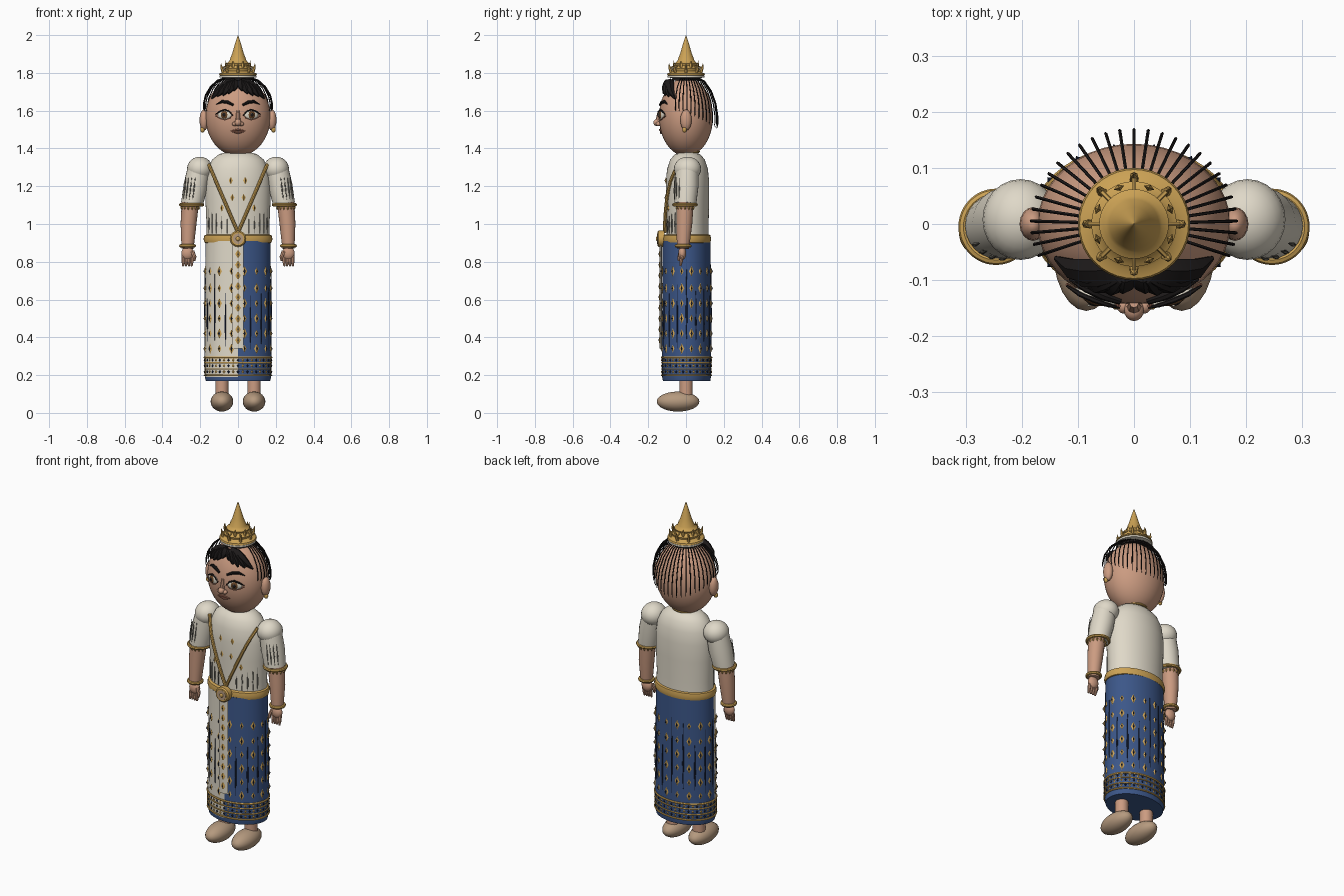
import bpy, bmesh, math, random
from mathutils import Vector, Matrix

random.seed(4)
cube = bpy.data.objects.get("Cube")
if cube:
    bpy.data.objects.remove(cube, do_unlink=True)

COLOURS = {
    "cream": (0.74, 0.69, 0.58), "gold": (0.60, 0.36, 0.09), "blue": (0.045, 0.095, 0.25),
    "navy": (0.012, 0.02, 0.05), "skin": (0.60, 0.33, 0.22), "tan": (0.46, 0.32, 0.21),
    "black": (0.012, 0.01, 0.01), "lip": (0.34, 0.14, 0.09), "brown": (0.14, 0.06, 0.02),
    "grey": (0.20, 0.19, 0.16)}
MATS = {}
for key, rgb in COLOURS.items():
    m = bpy.data.materials.new(key)
    m.use_nodes = True
    m.diffuse_color = (*rgb, 1)
    bsdf = next(n for n in m.node_tree.nodes if n.type == 'BSDF_PRINCIPLED')
    bsdf.inputs["Base Color"].default_value = (*rgb, 1)
    bsdf.inputs["Roughness"].default_value = 0.6
    MATS[key] = m


class Part:
    """One object gathered from simple shapes."""
    def __init__(self, name):
        self.name, self.bm, self.mats = name, bmesh.new(), []

    def slot(self, mat):
        if mat not in self.mats:
            self.mats.append(mat)
        return self.mats.index(mat)

    def ball(self, c, r, mat, turn=0.0, seg=24):
        mtx = Matrix.Translation(c) @ Matrix.Rotation(turn, 4, 'Z') @ Matrix.Diagonal((*r, 1))
        new = bmesh.ops.create_uvsphere(self.bm, u_segments=seg, v_segments=seg // 2, radius=1, matrix=mtx)
        for f in {f for v in new["verts"] for f in v.link_faces}:
            f.material_index = self.slot(mat)

    def skin_rings(self, rings, mat, closed=False):
        n, faces = len(rings[0]), []
        pairs = list(zip(rings, rings[1:])) + ([(rings[-1], rings[0])] if closed else [])
        for a, b in pairs:
            for i in range(n):
                j = (i + 1) % n
                faces.append(self.bm.faces.new((a[i], a[j], b[j], b[i])))
        if not closed:
            faces += [self.bm.faces.new(rings[0][::-1]), self.bm.faces.new(rings[-1])]
        for f in faces:
            f.material_index = self.slot(mat)
        return faces

    def tube(self, pts, radii, mat, sides=8, closed=False):
        pts = [Vector(p) for p in pts]
        n = len(pts)
        if not isinstance(radii, (list, tuple)):
            radii = [radii] * n
        d = pts[-1] - pts[0]
        ref = Vector((0, 0, 1)) if closed else Vector([float(i == min(range(3), key=lambda k: abs(d[k]))) for i in range(3)])
        rings = []
        for i, p in enumerate(pts):
            t = (pts[(i + 1) % n] - pts[i - 1]) if closed else pts[min(i + 1, n - 1)] - pts[max(i - 1, 0)]
            u = ref.cross(t).normalized()
            v = t.normalized().cross(u)
            rings.append([self.bm.verts.new(p + radii[i] * (math.cos(k) * u + math.sin(k) * v))
                          for k in (math.tau * q / sides for q in range(sides))])
        self.skin_rings(rings, mat, closed)

    def ring(self, c, a, b, r, mat, sides=8):
        self.tube([(c[0] + a * math.cos(t), c[1] + b * math.sin(t), c[2])
                   for t in (math.tau * i / 48 for i in range(48))], r, mat, sides, True)

    def lathe(self, profile, mat, sx=1.0, sy=1.0, cy=0.0, seg=48):
        rings = [[self.bm.verts.new((r * sx * math.sin(t), cy - r * sy * math.cos(t), z))
                  for t in (math.tau * i / seg for i in range(seg))] for r, z in profile]
        return self.skin_rings(rings, mat)

    def gem(self, c, normal, w, h, mat, depth=0.006):
        c, n = Vector(c), Vector(normal).normalized()
        u, z = Vector((0, 0, 1)).cross(n).normalized(), Vector((0, 0, 1))
        edge = [self.bm.verts.new(c + o) for o in (u * w, z * h, -u * w, -z * h)]
        tips = [self.bm.verts.new(c + n * d) for d in (depth, -depth)]
        for i in range(4):
            for tip in tips:
                f = self.bm.faces.new((edge[i], edge[(i + 1) % 4], tip))
                f.material_index = self.slot(mat)

    def done(self, angle=40):
        bmesh.ops.recalc_face_normals(self.bm, faces=self.bm.faces)
        me = bpy.data.meshes.new(self.name)
        self.bm.to_mesh(me)
        self.bm.free()
        for k in self.mats:
            me.materials.append(MATS[k])
        me.shade_smooth()
        me.set_sharp_from_angle(angle=math.radians(angle))
        bpy.context.collection.objects.link(bpy.data.objects.new(self.name, me))


def oval(t, a, b, cy=0.0):
    """Point and outward normal on an oval; t = 0 faces the front."""
    return (a * math.sin(t), cy - b * math.cos(t)), (math.sin(t) / a, -math.cos(t) / b, 0)


def head_pt(x, z, off=0.0):
    q = max(0.02, 1 - (x / 0.172) ** 2 - ((z - 1.567) / 0.208) ** 2)
    return Vector((x, -0.143 * math.sqrt(q) - off, z))


# Feet and legs
p = Part("feet")
for s in (-1, 1):
    p.ball((s * 0.085, -0.042, 0.06), (0.06, 0.113, 0.053), "tan")
    p.tube([(s * 0.085, 0, 0.07), (s * 0.085, 0, 0.22)], 0.035, "skin", 20)
p.done()

# Skirt: front right quarter is cream, the rest blue
SA, SB = 0.175, 0.129
p = Part("skirt")
prof = [(0.5, 0.168), (0.97, 0.168), (1, 0.19), (1.01, 0.3), (1, 0.5), (0.99, 0.7), (0.98, 0.91)]
for f in p.lathe(prof, "blue", SA, SB, 0.003):
    c = f.calc_center_median()
    if c.x < 0 and c.y < -0.02 and c.z > 0.185:
        f.material_index = p.slot("cream")
p.done()

# Hem bands with small gems
p = Part("hem_bands")
for z, r in ((0.2, 0.005), (0.232, 0.004), (0.265, 0.004), (0.293, 0.006)):
    p.ring((0, 0.003, z), SA + 0.002, SB + 0.002, r, "gold", 6)
for z in (0.217, 0.249, 0.279):
    for i in range(44):
        (x, y), n = oval(math.tau * i / 44, SA + 0.003, SB + 0.003, 0.003)
        p.gem((x, y, z), n, 0.008, 0.009, "gold" if i % 2 else "navy", 0.004)
p.done()

# Skirt gems and pleat lines
gems, pleats = Part("skirt_gems"), Part("skirt_pleats")
for i in range(16):
    t = math.tau * (i + 0.5) / 16
    (x, y), n = oval(t, SA + 0.002, SB + 0.002, 0.003)
    for k, z in enumerate((0.34, 0.42, 0.5, 0.58, 0.66, 0.75)):
        big = 1.0 if (k + i) % 2 else 0.75
        gems.gem((x, y, z), n, 0.014 * big, 0.028 * big, "gold")
        gems.gem((x + n[0] * 0.0005, y + n[1] * 0.0005, z), n, 0.006 * big, 0.013 * big, "navy", 0.007)
    (x, y), n = oval(t + math.pi / 16, SA, SB, 0.003)
    if i != 15:
        lo, hi = random.uniform(0.31, 0.38), random.uniform(0.6, 0.8)
        pleats.tube([(x, y, lo), (x, y, lo * 0.6 + hi * 0.4), (x, y, hi)], [0.001, 0.005, 0.001], "navy", 6)
gems.done()
pleats.done()

# Centre panel
p = Part("front_panel")
p.tube([(0, -0.133, 0.34), (0, -0.133, 0.89)], 0.042, "cream", 4)
for v in p.bm.verts:
    v.co.x = math.copysign(0.029, v.co.x) if abs(v.co.x) > 0.001 else 0
    v.co.y = -0.133 + (v.co.y + 0.133) * 0.17
for k in range(9):
    z = 0.385 + k * 0.057
    p.gem((0, -0.139, z), (0, -1, 0), 0.015, 0.025, "gold")
    p.gem((0, -0.141, z), (0, -1, 0), 0.006, 0.011, "navy")
p.done()

# Torso, neck and necklace
TA, TB, TY = 0.172, 0.115, 0.008
p = Part("torso")
p.lathe([(0.98, 0.9), (0.97, 1.0), (1, 1.12), (1, 1.22), (0.94, 1.29), (0.8, 1.34), (0.58, 1.37), (0.36, 1.38)],
        "cream", TA, TB, TY)
p.tube([(0, 0.005, 1.34), (0, 0.005, 1.42)], 0.058, "skin", 24)
p.ring((0, 0.006, 1.383), 0.066, 0.062, 0.006, "gold")
p.done()

# Belt and buckle
p = Part("belt")
p.lathe([(0.96, 0.898), (1.02, 0.902), (1.05, 0.92), (1.02, 0.94), (0.96, 0.944)], "gold", 0.174, 0.122, 0.005)
p.tube([(0, -0.115, 0.922), (0, -0.145, 0.922), (0, -0.152, 0.922)], [0.043, 0.043, 0.036], "gold", 24)
p.tube([(0, -0.15, 0.922), (0, -0.154, 0.922)], 0.028, "tan", 16)
p.ball((0, -0.154, 0.922), (0.012, 0.006, 0.012), "gold", seg=12)
p.done()

# Crossed chest straps, chest gems and cloth folds
p = Part("chest_trim")
for s in (-1, 1):
    pts = []
    for k in range(9):
        x, z = 0.155 * k / 8, 0.955 + 0.36 * k / 8
        shrink = 1 - max(0, z - 1.24) * 0.8
        y = TY - TB * shrink * math.sqrt(max(0.15, 1 - (x / (TA * shrink)) ** 2))
        pts.append((s * x, y - 0.006, z))
    p.tube(pts, 0.009, "gold")
    for x, z in ((0.038, 1.23), (0.085, 1.085), (0.03, 1.14)):
        (gx, gy), n = oval(s * math.asin(x / TA), TA, TB, TY)
        p.gem((gx, gy - 0.002, z), n, 0.011, 0.02, "gold")
        p.gem((gx, gy - 0.004, z), n, 0.004, 0.009, "navy")
    for k in range(5):
        (x, y), n = oval(s * (0.35 + 0.2 * k), TA * 0.985, TB * 0.985, TY)
        p.tube([(x, y, 0.95), (x, y, 1.0), (x, y, 1.03 + 0.013 * k)], [0.002, 0.004, 0.001], "grey", 6)
p.done()

# Arms: puff shoulder, sleeve, forearm, bangles and hand
for s, side in ((-1, "right"), (1, "left")):
    p = Part(side + "_arm")
    p.ball((s * 0.202, 0.008, 1.292), (0.068, 0.072, 0.064), "cream")
    p.tube([(s * 0.205, 0.006, 1.3), (s * 0.225, 0.002, 1.2), (s * 0.244, -0.004, 1.105)], [0.06, 0.064, 0.058], "cream", 24)
    p.ring((s * 0.246, -0.005, 1.102), 0.058, 0.059, 0.009, "gold")
    p.tube([(s * 0.252, -0.005, 1.12), (s * 0.262, -0.009, 1.0), (s * 0.267, -0.016, 0.87)], [0.046, 0.042, 0.032], "skin", 20)
    p.ring((s * 0.267, -0.015, 0.884), 0.036, 0.036, 0.009, "gold")
    for k in range(14):
        t = math.tau * k / 14
        p.gem((s * 0.253 + 0.046 * math.cos(t), -0.005 + 0.046 * math.sin(t), 1.085), (math.cos(t), math.sin(t), 0), 0.007, 0.012, "gold")
    for k in range(4):
        t = s * (0.0 + 0.32 * k)
        x, y = math.sin(t) * 0.06, -math.cos(t) * 0.06
        p.tube([(s * 0.24 + x, y - 0.003, 1.13), (s * 0.234 + x, y - 0.002, 1.18), (s * 0.226 + x, y, 1.25)], [0.001, 0.004, 0.001], "grey", 6)
    p.ball((s * 0.267, -0.02, 0.845), (0.033, 0.021, 0.036), "skin", seg=16)
    for k in range(4):
        x = s * (0.245 + 0.015 * k)
        p.tube([(x, -0.021, 0.835), (x, -0.026, 0.8), (x, -0.03, 0.777)], [0.009, 0.009, 0.005], "skin")
    p.tube([(s * 0.242, -0.028, 0.855), (s * 0.23, -0.035, 0.825), (s * 0.231, -0.038, 0.805)], [0.011, 0.01, 0.006], "skin")
    p.done()

# Head, ears, earrings
p = Part("head")
p.ball((0, 0, 1.567), (0.172, 0.143, 0.208), "skin", seg=40)
for s in (-1, 1):
    p.ball((s * 0.18, 0, 1.55), (0.024, 0.03, 0.056), "skin", seg=16)
    p.ball((s * 0.188, -0.008, 1.5), (0.012, 0.012, 0.016), "gold", seg=12)
    p.ball((s * 0.018, -0.146, 1.53), (0.013, 0.014, 0.012), "skin", seg=12)
p.ball((0, -0.153, 1.537), (0.018, 0.02, 0.019), "skin", seg=16)
p.tube([head_pt(0, 1.6), head_pt(0, 1.57, 0.002), head_pt(0, 1.54, 0.006)], [0.008, 0.011, 0.014], "skin")
p.done()

# Face features
p = Part("face")
for s in (-1, 1):
    c, turn = head_pt(s * 0.07, 1.578), s * 0.36
    n = Vector((math.sin(turn), -math.cos(turn), 0))
    p.ball(c, (0.04, 0.011, 0.026), "cream", turn)
    p.ball(c + n * 0.006, (0.021, 0.008, 0.021), "brown", turn, 16)
    p.ball(c + n * 0.011, (0.011, 0.005, 0.011), "black", turn, 12)
    p.ball(c + n * 0.016 + Vector((-0.005, 0, 0.007)), (0.003, 0.002, 0.003), "cream", turn, 8)
    arch = [(0.026, -0.006), (0.045, 0.018), (0.07, 0.027), (0.096, 0.018), (0.12, 0.002)]
    p.tube([head_pt(s * x, 1.578 + z, 0.008) for x, z in arch], [0.002, 0.004, 0.005, 0.005, 0.002], "black", 6)
    p.tube([head_pt(s * x, 1.575 - z * 0.9, 0.005) for x, z in arch], 0.003, "lip", 6)
    p.tube([head_pt(s * x, z, 0.003) for x, z in ((0.025, 1.63), (0.055, 1.645), (0.085, 1.648), (0.115, 1.634))],
           [0.006, 0.009, 0.008, 0.002], "black")
for dz, bow in ((0.004, 0.003), (-0.004, -0.005)):
    p.tube([head_pt(x, 1.492 + dz * (1 - abs(x) / 0.04) + bow * (1 - abs(x) / 0.04), 0.002)
            for x in (-0.038, -0.02, 0, 0.02, 0.038)], [0.002, 0.005, 0.006, 0.005, 0.002], "lip")
p.done()

# Swept fringe locks
p = Part("fringe")
for s in (-1, 1):
    for ex, ez in ((0.022, 1.705), (0.05, 1.69), (0.08, 1.68), (0.11, 1.675), (0.14, 1.665)):
        pts = []
        for k in range(5):
            q = k / 4
            x, z = 0.015 + (ex - 0.015) * q, 1.757 + (ez - 1.757) * q ** 1.6
            pts.append(head_pt(s * x, z, 0.012 + 0.014 * (1 - q)))
        p.tube(pts, [0.014, 0.023, 0.025, 0.02, 0.004], "black", 6)
p.done(30)

# Loose strands hanging from the crown
p = Part("hair_strands")
p.tube([(0, 0, 1.76), (0, 0, 1.782)], [0.075, 0.07], "black", 24)
for i in range(29):
    t = math.radians(-112 + 224 * i / 28)
    back = max(0, math.cos(t))
    pts = []
    for r, z in ((0.4, 1.775), (0.62, 1.757), (0.84, 1.71), (0.99, 1.65), (1.05, 1.59), (1.055, 1.55), (1.02, 1.53)):
        z = 1.775 - (1.775 - z) * (0.72 + 0.38 * back)
        pts.append((0.174 * r * math.sin(t), (0.143 + 0.017 * back) * r * math.cos(t), z))
    p.tube(pts, [0.003] * 5 + [0.0025, 0.001], "black", 5)
p.done()

# Tiered spire crown
p = Part("crown")
p.lathe([(0.07, 1.772), (0.097, 1.776), (0.097, 1.786)], "cream", seg=40)
p.lathe([(0.09, 1.786), (0.1, 1.789), (0.097, 1.798), (0.08, 1.803), (0.072, 1.81), (0.076, 1.822), (0.066, 1.828),
         (0.058, 1.84), (0.062, 1.85), (0.05, 1.858), (0.044, 1.868), (0.03, 1.905), (0.014, 1.96), (0.001, 2.0)], "gold", seg=40)
for i in range(8):
    t = math.tau * i / 8
    cx, cy = math.sin(t), -math.cos(t)
    p.tube([(cx * 0.078, cy * 0.078, 1.8), (cx * 0.086, cy * 0.086, 1.825), (cx * 0.09, cy * 0.09, 1.85)], [0.009, 0.007, 0.001], "gold", 6)
    p.tube([(cx * 0.045, cy * 0.045, 1.845), (cx * 0.086, cy * 0.086, 1.825)], 0.004, "gold", 6)
    u = t + math.pi / 8
    p.gem((math.sin(u) * 0.07, -math.cos(u) * 0.07, 1.84), (math.sin(u), -math.cos(u), 0), 0.01, 0.026, "gold")
p.done()
